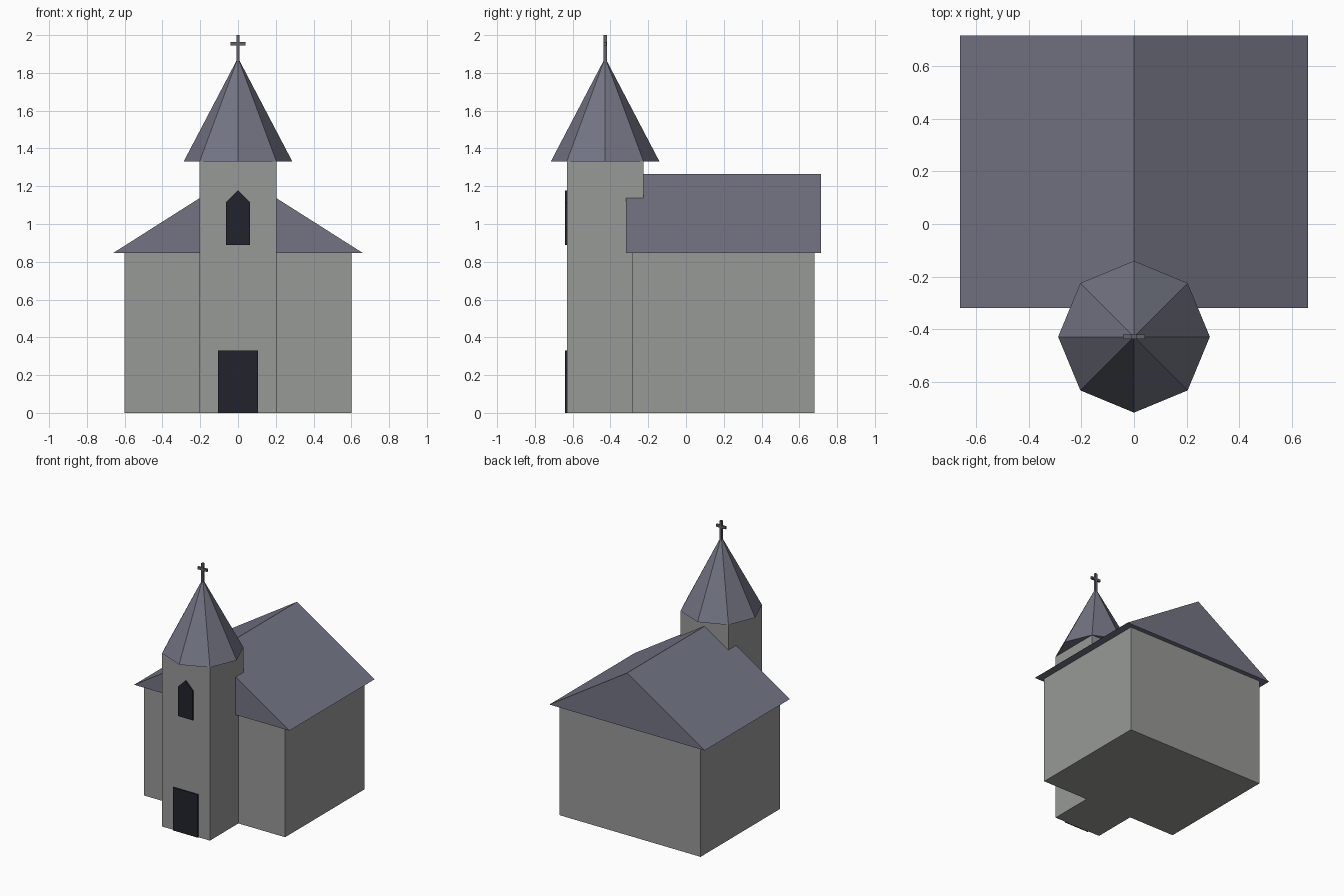
import bpy, bmesh
from mathutils import Matrix

if "Cube" in bpy.data.objects:
    bpy.data.objects.remove(bpy.data.objects["Cube"])


def material(name, rgb):
    m = bpy.data.materials.new(name)
    m.diffuse_color = (*rgb, 1)
    m.use_nodes = True
    m.node_tree.nodes["Principled BSDF"].inputs["Base Color"].default_value = m.diffuse_color
    return m


STONE = material("grey_stone", (0.31, 0.32, 0.308))
SLATE = material("blue_slate", (0.17, 0.175, 0.225))
DARK = material("dark_opening", (0.016, 0.016, 0.026))
METAL = material("cross_metal", (0.12, 0.12, 0.135))


def finish(name, bm, mat):
    bmesh.ops.recalc_face_normals(bm, faces=bm.faces)
    me = bpy.data.meshes.new(name)
    bm.to_mesh(me)
    bm.free()
    me.materials.append(mat)
    ob = bpy.data.objects.new(name, me)
    bpy.context.collection.objects.link(ob)
    return ob


def prism(name, profile, y0, y1, mat):
    """Extrude an (x, z) profile along y."""
    bm = bmesh.new()
    face = bm.faces.new([bm.verts.new((x, y0, z)) for x, z in profile])
    ext = bmesh.ops.extrude_face_region(bm, geom=[face])
    verts = [g for g in ext["geom"] if isinstance(g, bmesh.types.BMVert)]
    bmesh.ops.translate(bm, verts=verts, vec=(0, y1 - y0, 0))
    return finish(name, bm, mat)


def block(name, half_x, y0, y1, z0, z1, mat):
    return prism(name, [(-half_x, z0), (half_x, z0), (half_x, z1), (-half_x, z1)], y0, y1, mat)


TY = -0.428            # tower centre
TW = 0.203             # tower half width
FRONT = TY - TW        # tower front wall

# Nave and its gabled roof
block("nave_walls", 0.60, -0.285, 0.68, 0, 0.847, STONE)
prism("nave_roof", [(-0.66, 0.847), (0.66, 0.847), (0, 1.266)], -0.318, 0.716, SLATE)

# Tower with eight-sided spire
block("tower", TW, FRONT, TY + TW, 0, 1.33, STONE)
bm = bmesh.new()
bmesh.ops.create_cone(bm, cap_ends=True, segments=8, radius1=0.288, radius2=0, depth=0.55,
                      matrix=Matrix.Translation((0, TY, 1.33 + 0.275)))
finish("spire", bm, SLATE)

# Door and pointed window
block("door", 0.105, FRONT - 0.0095, FRONT, 0, 0.33, DARK)
prism("tower_window", [(-0.063, 0.89), (0.063, 0.89), (0.063, 1.115), (0, 1.178), (-0.063, 1.115)],
      FRONT - 0.0095, FRONT, DARK)

# Cross on the spire
block("cross_post", 0.009, TY - 0.009, TY + 0.009, 1.85, 2.0, METAL)
block("cross_bar", 0.041, TY - 0.008, TY + 0.008, 1.946, 1.964, METAL)
